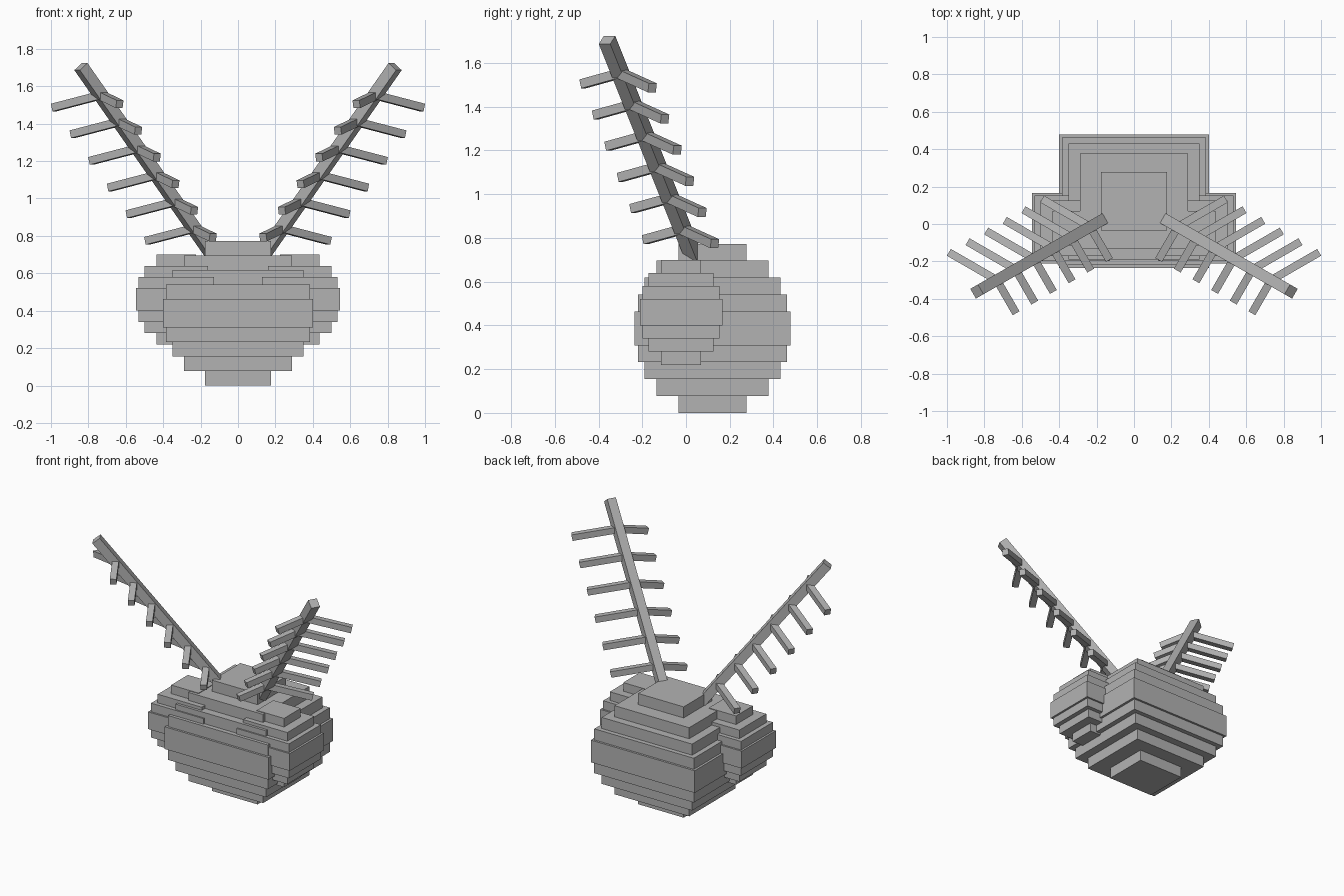
import bpy, bmesh, math
from mathutils import Vector, Matrix

if "Cube" in bpy.data.objects:
    bpy.data.objects.remove(bpy.data.objects["Cube"], do_unlink=True)

grey = bpy.data.materials.new("plain grey")
grey.use_nodes = True
grey.diffuse_color = (0.45, 0.45, 0.45, 1)
grey.node_tree.nodes["Principled BSDF"].inputs["Base Color"].default_value = grey.diffuse_color


def finish(name, bm):
    mesh = bpy.data.meshes.new(name)
    bmesh.ops.recalc_face_normals(bm, faces=bm.faces)
    bm.to_mesh(mesh)
    bm.free()
    mesh.materials.append(grey)
    obj = bpy.data.objects.new(name, mesh)
    bpy.context.collection.objects.link(obj)
    return obj


def stepped_ball(name, center, radii, layers):
    """Ellipsoid made of stacked square slabs."""
    bm = bmesh.new()
    step = 2 * radii.z / layers
    for i in range(layers):
        t = (2 * i + 1) / layers - 1
        s = math.sqrt(1 - t * t)
        size = Vector((2 * radii.x * s, 2 * radii.y * s, step))
        pos = center + Vector((0, 0, t * radii.z))
        bmesh.ops.create_cube(bm, size=1, matrix=Matrix.Translation(pos) @ Matrix.Diagonal(size.to_4d()))
    return finish(name, bm)


def add_bar(bm, start, end, thick):
    """Square bar between two points, with one pair of sides kept level."""
    along = (end - start).normalized()
    side = along.cross(Vector((0, 0, 1))).normalized()
    up = side.cross(along)
    turn = Matrix((side, up, along)).transposed().to_4x4()
    size = Matrix.Diagonal((thick, thick, (end - start).length, 1))
    bmesh.ops.create_cube(bm, size=1, matrix=Matrix.Translation((start + end) / 2) @ turn @ size)


# Head
stepped_ball("head", Vector((0, 0.121, 0.3865)), Vector((0.403, 0.358, 0.3865)), 10)

tip = Vector((0.84, -0.361, 1.705))
slope = Vector((0.70, -0.40, 1))
outer_barb = Vector((0.253, 0.146, -0.066))
inner_barb = Vector((-0.10, -0.173, -0.048))

for side, sign in (("left", 1), ("right", -1)):
    flip = Vector((sign, 1, 1))

    # Bulging eye
    stepped_ball(side + "_eye", Vector((0.33 * sign, -0.0225, 0.46)), Vector((0.218, 0.19, 0.24)), 8)

    # Antenna stem
    bm = bmesh.new()
    add_bar(bm, (tip - slope * 1.06) * flip, tip * flip, 0.06)
    finish(side + "_antenna_stem", bm)

    # Antenna barbs, in pairs down the stem
    bm = bmesh.new()
    for i in range(6):
        root = tip - slope * (0.153 + 0.1425 * i)
        for barb in (outer_barb, inner_barb):
            add_bar(bm, root * flip, (root + barb) * flip, 0.042)
    finish(side + "_antenna_barbs", bm)
